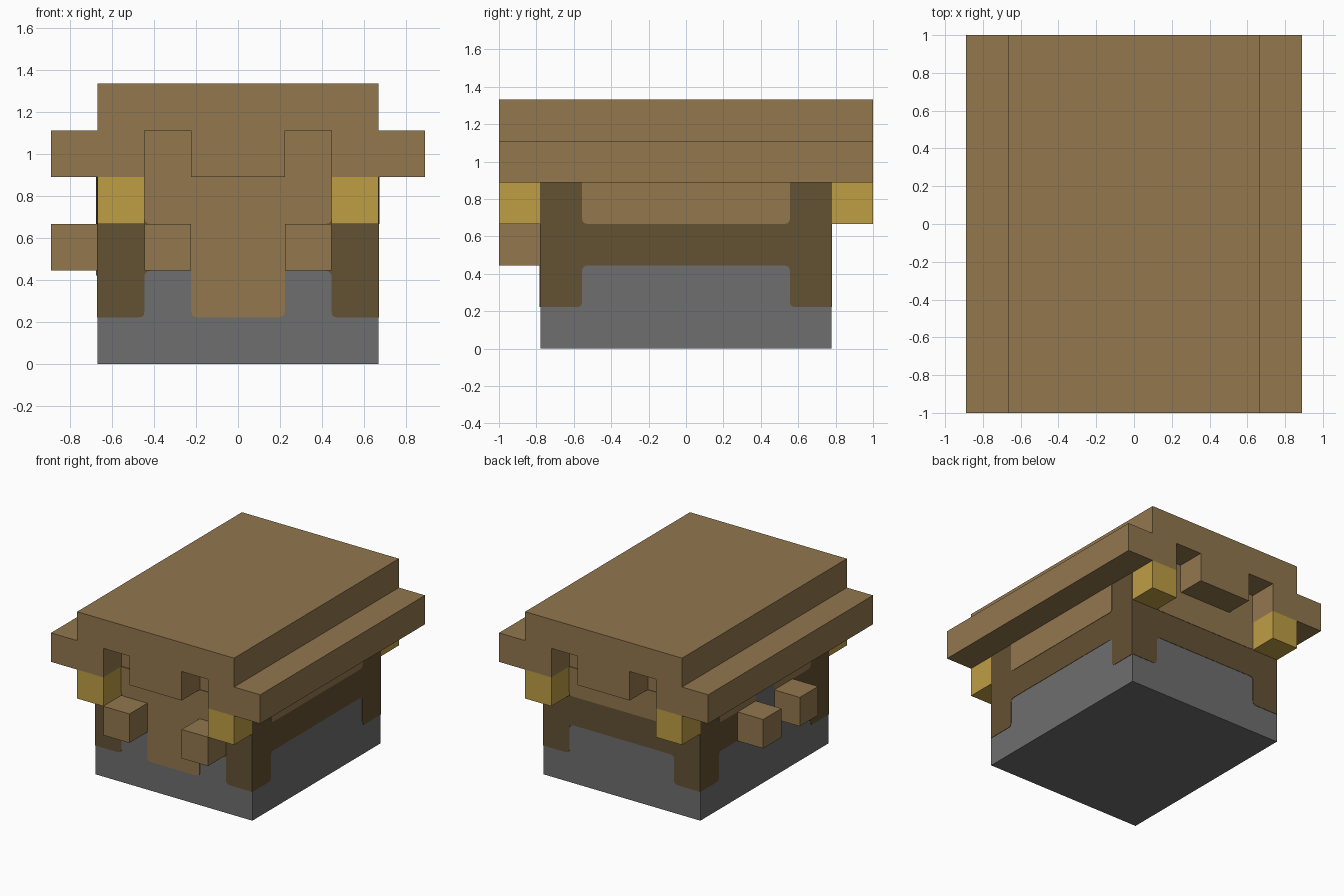
import bpy
import bmesh
import math
from mathutils import Matrix, Vector

U = 2 / 9          # building block size
ROUND = 0.13       # corner rounding of the painted panels, in blocks

if "Cube" in bpy.data.objects:
    bpy.data.objects.remove(bpy.data.objects["Cube"], do_unlink=True)


def material(name, r, g, b):
    mat = bpy.data.materials.new(name)
    mat.use_nodes = True
    mat.diffuse_color = (r, g, b, 1)
    mat.node_tree.nodes["Principled BSDF"].inputs["Base Color"].default_value = (r, g, b, 1)
    return mat


WOOD = material("light wood", 0.287, 0.184, 0.076)
DARK = material("dark timber", 0.127, 0.082, 0.033)
STONE = material("grey stone", 0.156, 0.156, 0.156)
GOLD = material("golden yellow", 0.52, 0.337, 0.06)


def rounded(points):
    """Points marked with a third value get a small rounded corner."""
    result = []
    for i, p in enumerate(points):
        c = Vector(p[:2])
        if len(p) == 2:
            result.append(c)
            continue
        a = c + (Vector(points[i - 1][:2]) - c).normalized() * ROUND
        b = c + (Vector(points[(i + 1) % len(points)][:2]) - c).normalized() * ROUND
        for t in (0, 0.33, 0.67, 1):
            result.append(a * (1 - t) ** 2 + c * 2 * t * (1 - t) + b * t ** 2)
    return result


def prism(name, points, y0, y1, mat, turn=0):
    """Extrude an x-z outline from y0 to y1, then turn it about z in quarters."""
    bm = bmesh.new()
    face = bm.faces.new([bm.verts.new((p.x * U, y0 * U, p.y * U)) for p in rounded(points)])
    extruded = bmesh.ops.extrude_face_region(bm, geom=[face])["geom"]
    moved = [v for v in extruded if isinstance(v, bmesh.types.BMVert)]
    bmesh.ops.translate(bm, verts=moved, vec=(0, (y1 - y0) * U, 0))
    bmesh.ops.rotate(bm, verts=bm.verts, matrix=Matrix.Rotation(turn * math.pi / 2, 3, "Z"))
    bmesh.ops.recalc_face_normals(bm, faces=bm.faces)
    mesh = bpy.data.meshes.new(name)
    bm.to_mesh(mesh)
    bm.free()
    mesh.materials.append(mat)
    obj = bpy.data.objects.new(name, mesh)
    bpy.context.collection.objects.link(obj)
    return obj


def box(name, x0, x1, y0, y1, z0, z1, mat):
    return prism(name, [(x0, z0), (x1, z0), (x1, z1), (x0, z1)], y0, y1, mat)


def plate(name, points, distance, layer, mat, turn):
    """Thin painted panel lying on a wall."""
    return prism(name, points, -distance - 0.012 * layer, -distance + 0.01, mat, turn)


def mirrored(half):
    return half + [(-p[0], *p[1:]) for p in reversed(half)]


# Stone body and the wall rising into the roof
box("stone_body", -3, 3, -3.5, 3.5, 0, 4, STONE)
box("attic_wall", -2, 2, -3.5, 3.5, 3.9, 5, WOOD)

# Stepped roof, with open notches either side of the middle beam
prism("roof", mirrored([(1, 4), (1, 5), (2, 5), (2, 4), (4, 4), (4, 5), (3, 5), (3, 6)]),
      -4.5, 4.5, WOOD)

# Timber frame and upper panel on each wall
for wall, turn, half_width, distance in (("front", 0, 3, 3.5), ("left", 1, 3.5, 3),
                                         ("back", 2, 3, 3.5), ("right", 3, 3.5, 3)):
    inner = half_width - 1
    frame = mirrored([(inner, 2, 1), (inner, 1, 1), (half_width, 1), (half_width, 4)])
    plate(wall + "_timber_frame", frame, distance, 1, DARK, turn)
    if wall == "front":
        panel = mirrored([(1, 1, 1), (1, 3), (inner, 3, 1), (inner, 4)])
    else:
        panel = mirrored([(inner, 3, 1), (inner, 4)])
    plate(wall + "_wood_panel", panel, distance, 2, WOOD, turn)

# Stone opening between the blocks on the plain side
plate("side_opening", mirrored([(0.5, 1.9), (0.5, 4)]), 3, 3, STONE, 3)

# Golden brackets under the roof corners
for x in (-3, 2):
    for y in (-4.5, 3.5):
        box("golden_bracket", x, x + 1, y, y + 1, 3, 4, GOLD)

# Wooden blocks beside the door and on one side wall
for x in (-2, 1):
    box("door_block", x, x + 1, -4.5, -3.5, 2, 3, WOOD)
for y in (-1.5, 0.5):
    box("side_block", -4, -3, y, y + 1, 2, 3, WOOD)
